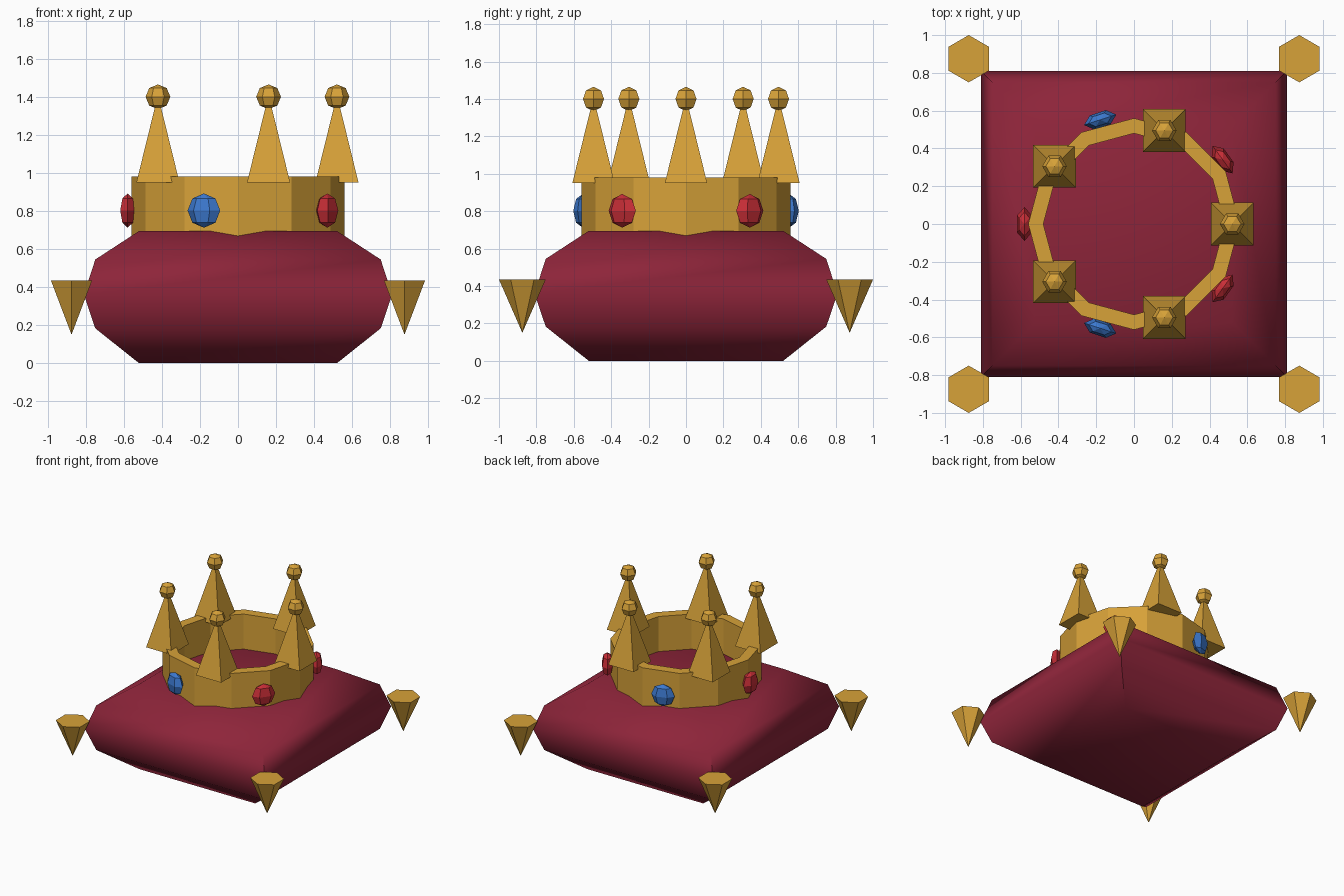
import bpy, bmesh, math
from mathutils import Matrix, Vector

if "Cube" in bpy.data.objects:
    bpy.data.objects.remove(bpy.data.objects["Cube"])


def material(name, rgb):
    m = bpy.data.materials.new(name)
    m.diffuse_color = (*rgb, 1.0)
    m.use_nodes = True
    m.node_tree.nodes["Principled BSDF"].inputs["Base Color"].default_value = m.diffuse_color
    return m


GOLD = material("gold", (0.68, 0.36, 0.04))
VELVET = material("velvet red", (0.27, 0.018, 0.042))
RUBY = material("ruby red", (0.58, 0.027, 0.038))
SAPPHIRE = material("sapphire blue", (0.045, 0.19, 0.62))


def add_object(name, bm, mat):
    bmesh.ops.recalc_face_normals(bm, faces=bm.faces)
    mesh = bpy.data.meshes.new(name)
    bm.to_mesh(mesh)
    bm.free()
    mesh.materials.append(mat)
    ob = bpy.data.objects.new(name, mesh)
    bpy.context.collection.objects.link(ob)
    return ob


def loft(name, profile, sides, start, mat, closed=False):
    """Stack rings of (radius, z); cap the ends or join them into a tube."""
    bm = bmesh.new()
    rings = []
    for r, z in profile:
        angles = [start + math.tau * i / sides for i in range(sides)]
        rings.append([bm.verts.new((r * math.cos(a), r * math.sin(a), z)) for a in angles])
    pairs = list(zip(rings, rings[1:]))
    if closed:
        pairs.append((rings[-1], rings[0]))
    else:
        bm.faces.new(rings[0])
        bm.faces.new(rings[-1])
    for a, b in pairs:
        for i in range(sides):
            j = (i + 1) % sides
            bm.faces.new((a[i], a[j], b[j], b[i]))
    return add_object(name, bm, mat)


def cone(name, loc, r1, r2, z1, z2, sides, turn, mat):
    bm = bmesh.new()
    bmesh.ops.create_cone(
        bm, cap_ends=True, segments=sides, radius1=r1, radius2=r2, depth=z2 - z1,
        matrix=Matrix.Translation((*loc, (z1 + z2) / 2)) @ Matrix.Rotation(turn, 4, 'Z'))
    bmesh.ops.remove_doubles(bm, verts=bm.verts, dist=1e-5)
    return add_object(name, bm, mat)


def bead(name, loc, size, turn, mat):
    bm = bmesh.new()
    bmesh.ops.create_uvsphere(bm, u_segments=6, v_segments=4, radius=1)
    # put two vertices of the six-sided ring on the local x axis
    first = max((v.co for v in bm.verts if abs(v.co.z) < 0.01), key=lambda c: c.x)
    bm.transform(Matrix.Rotation(-math.atan2(first.y, first.x), 4, 'Z'))
    bm.transform(Matrix.Translation(loc) @ Matrix.Rotation(turn, 4, 'Z')
                 @ Matrix.Diagonal((*size, 1)))
    return add_object(name, bm, mat)


# Cushion: stacked squares, soft except at the corners
layers = [(0.52, 0.0), (0.75, 0.183), (0.81, 0.36), (0.75, 0.545), (0.52, 0.695)]
cushion = loft("cushion", [(h * math.sqrt(2), z) for h, z in layers], 4, math.pi / 4, VELVET)
bpy.context.view_layer.objects.active = cushion
cushion.select_set(True)
bpy.ops.object.shade_smooth_by_angle(angle=math.radians(50))
cushion.select_set(False)

# Corner tassels: hexagonal cones pointing down
for sx in (-1, 1):
    for sy in (-1, 1):
        cone("tassel", (0.875 * sx, 0.875 * sy), 0.0, 0.125, 0.15, 0.435, 6, 0, GOLD)
for ob in bpy.data.objects:
    if ob.name.startswith("tassel"):
        # keep hexagon points on the y axis
        xs = [v.co.x for v in ob.data.vertices]
        ys = [v.co.y for v in ob.data.vertices]
        if max(xs) - min(xs) > max(ys) - min(ys):
            c = Vector(((max(xs) + min(xs)) / 2, (max(ys) + min(ys)) / 2, 0))
            ob.data.transform(Matrix.Translation(c) @ Matrix.Rotation(math.pi / 6, 4, 'Z')
                              @ Matrix.Translation(-c))

# Crown band: twelve-sided tube
loft("crown_band", [(0.56, 0.62), (0.56, 0.98), (0.48, 0.98), (0.48, 0.62)], 12, 0, GOLD, True)

# Five spikes with beads, and gems between them
for i in range(5):
    a = math.tau * i / 5
    x, y = 0.52 * math.cos(a), 0.52 * math.sin(a)
    cone("spike", (x, y), 0.16, 0.0, 0.95, 1.41, 4, math.pi / 4, GOLD)
    bead("spike_bead", (x, y, 1.40), (0.065,) * 3, 0, GOLD)
    g = a + math.pi / 5
    bead("gem", (0.58 * math.cos(g), 0.58 * math.sin(g), 0.802), (0.09, 0.045, 0.09),
         g + math.pi / 2, SAPPHIRE if i % 2 else RUBY)
